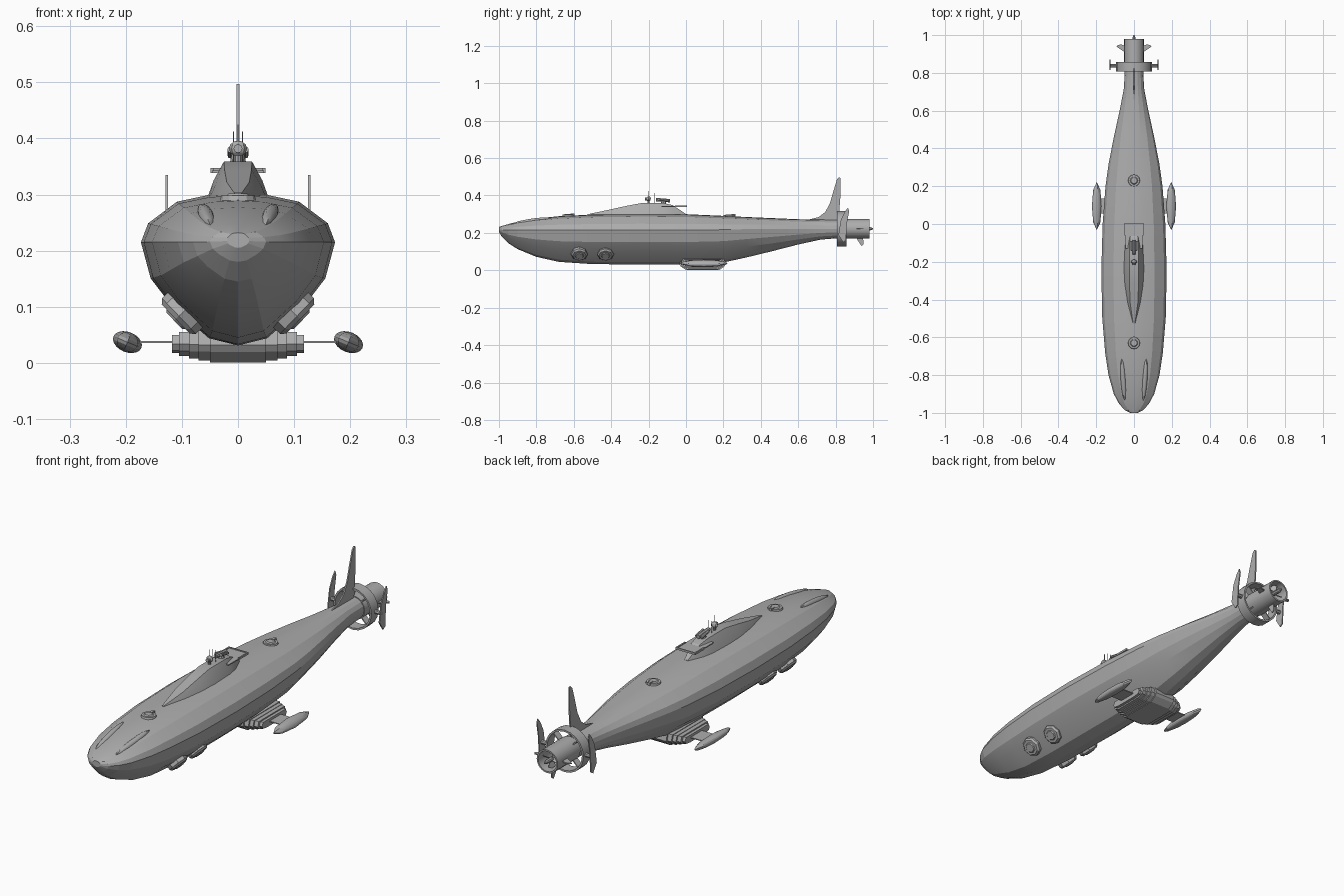
import bpy, bmesh, math
from mathutils import Vector, Matrix

if "Cube" in bpy.data.objects:
    bpy.data.objects.remove(bpy.data.objects["Cube"])

GREY = (0.42, 0.42, 0.42, 1)
mat = bpy.data.materials.new("hull grey")
mat.use_nodes = True
mat.diffuse_color = GREY
mat.node_tree.nodes["Principled BSDF"].inputs["Base Color"].default_value = GREY


def finish(name, bm, smooth=None):
    bmesh.ops.recalc_face_normals(bm, faces=bm.faces)
    me = bpy.data.meshes.new(name)
    bm.to_mesh(me)
    bm.free()
    ob = bpy.data.objects.new(name, me)
    bpy.context.collection.objects.link(ob)
    me.materials.append(mat)
    if smooth:
        bpy.ops.object.select_all(action='DESELECT')
        ob.select_set(True)
        bpy.context.view_layer.objects.active = ob
        bpy.ops.object.shade_smooth_by_angle(angle=math.radians(smooth))
    return ob


def loft(name, rings, caps=True, closed=False, smooth=None):
    """Skin a list of equal closed rings of points."""
    bm = bmesh.new()
    loops = [[bm.verts.new(p) for p in r] for r in rings]
    n = len(loops[0])
    pairs = list(zip(loops, loops[1:])) + ([(loops[-1], loops[0])] if closed else [])
    for a, b in pairs:
        for i in range(n):
            j = (i + 1) % n
            bm.faces.new((a[i], a[j], b[j], b[i]))
    if caps and not closed:
        bm.faces.new(loops[0])
        bm.faces.new(loops[-1])
    return finish(name, bm, smooth)


def box(name, lo, hi):
    lo, hi = Vector(lo), Vector(hi)
    bm = bmesh.new()
    bmesh.ops.create_cube(bm, size=1, matrix=Matrix.Translation((lo + hi) / 2) @ Matrix.Diagonal((*(hi - lo), 1)))
    return finish(name, bm)


def rod(name, a, b, r, r2=None, sides=8):
    a, b = Vector(a), Vector(b)
    d = b - a
    m = Matrix.Translation((a + b) / 2) @ d.to_track_quat('Z', 'Y').to_matrix().to_4x4()
    bm = bmesh.new()
    bmesh.ops.create_cone(bm, cap_ends=True, segments=sides, radius1=r, radius2=r if r2 is None else r2,
                          depth=d.length, matrix=m)
    return finish(name, bm)


def ball(name, centre, scale, rot=None, u=12, v=8, smooth=None):
    bm = bmesh.new()
    m = Matrix.Translation(centre) @ (rot or Matrix()) @ Matrix.Diagonal((*scale, 1))
    bmesh.ops.create_uvsphere(bm, u_segments=u, v_segments=v, radius=1, matrix=m)
    return finish(name, bm, smooth)


def tube(name, y0, y1, r_out, r_in, z, sides=20):
    """Hollow ring along y."""
    rings = [[(r * math.cos(k * math.tau / sides), y, z + r * math.sin(k * math.tau / sides))
              for k in range(sides)]
             for y, r in ((y0, r_out), (y1, r_out), (y1, r_in), (y0, r_in))]
    return loft(name, rings, closed=True, smooth=30)


def plate(name, outline, thick, place=None):
    """Thin fin from a (y, z) outline, thickness along x."""
    bm = bmesh.new()
    f = bm.faces.new([bm.verts.new((-thick / 2, y, z)) for y, z in outline])
    ext = bmesh.ops.extrude_face_region(bm, geom=[f])["geom"]
    bmesh.ops.translate(bm, vec=(thick, 0, 0), verts=[v for v in ext if isinstance(v, bmesh.types.BMVert)])
    if place:
        bmesh.ops.transform(bm, matrix=place, verts=bm.verts)
    return finish(name, bm)


# Hull: stations (y, half width, top, widest height, keel)
stations = [(-1, .02, .232, .217, .205), (-.985, .05, .237, .216, .18), (-.95, .08, .247, .215, .145),
            (-.9, .107, .26, .215, .113), (-.8, .135, .277, .215, .072), (-.68, .153, .289, .215, .045),
            (-.5, .168, .298, .215, .033), (-.25, .173, .302, .215, .031), (0, .166, .3, .215, .032),
            (.2, .151, .291, .217, .042), (.32, .134, .285, .22, .068), (.46, .107, .279, .222, .102),
            (.6, .076, .273, .222, .138), (.72, .053, .271, .222, .164), (.84, .048, .27, .222, .174)]
section = [(0, 1), (.3, .97), (.63, .83), (.925, .39), (1, 0), (.9, -.35), (.68, -.62), (.3, -.93), (0, -1)]


def hull_ring(y, w, top, mid, keel):
    t = min(1, max(0, (y - .3) / .45))
    half = []
    for k, (fx, fz) in enumerate(section):
        a = k * math.pi / 8
        fx, fz = fx + (math.sin(a) - fx) * t, fz + (math.cos(a) - fz) * t
        half.append((fx * w, y, mid + fz * ((top - mid) if fz > 0 else (mid - keel))))
    return half + [(-x, yy, z) for x, yy, z in reversed(half[1:-1])]


loft("hull", [hull_ring(*s) for s in stations], smooth=12)

# Conning tower: stations (y, base half width, top half width, top height)
tower = [(-.53, .008, .004, .299), (-.42, .038, .02, .322), (-.32, .054, .024, .344), (-.24, .058, .025, .359),
         (-.12, .052, .025, .359), (-.07, .042, .02, .348), (.0, .014, .008, .301)]
loft("conning_tower", [[(-b, y, .285), (-(b * .55 + t * .45), y, .285 + (h - .285) * .55), (-t, y, h),
                        (t, y, h), (b * .55 + t * .45, y, .285 + (h - .285) * .55), (b, y, .285)]
                       for y, b, t, h in tower], smooth=15)

# Bridge platform and its low rails
box("bridge_platform", (-.046, -.13, .338), (.046, .005, .343))
for s in (-1, 1):
    box("platform_rail", (s * .046 - .003, -.06, .338), (s * .046 + .003, .005, .347))
box("platform_rail_aft", (-.046, 0, .338), (.046, .005, .347))

# Bridge instruments
rod("periscope_post", (0, -.2, .35), (0, -.2, .383), .006)
ball("periscope_head", (0, -.2, .382), (.016, .012, .014), u=8, v=6)
rod("periscope_eye", (0, -.218, .382), (0, -.2, .382), .008)
rod("deck_mount", (0, -.12, .35), (0, -.12, .372), .016, .011)
rod("deck_scope", (0, -.16, .378), (0, -.085, .372), .009)
for s in (-1, 1):
    rod("scope_side", (s * .013, -.14, .38), (s * .013, -.09, .37), .006)
    rod("bridge_aerial", (s * .008, -.17, .355), (s * .008, -.17, .412), .0012, sides=5)
rod("tall_aerial", (0, -.2, .39), (0, -.2, .425), .0012, sides=5)

# Deck hatches with hand wheels
for y, z in ((-.63, .291), (.23, .288)):
    rod("hatch_rim", (0, y, z - .01), (0, y, z + .007), .034, .03, 12)
    rod("hatch_lid", (0, y, z + .006), (0, y, z + .011), .022, .016, 12)
    box("hatch_hinge", (-.006, y + .012, z), (.006, y + .034, z + .013))

for s in (-1, 1):
    # Long bow blisters
    rot = Matrix.Rotation(s * -.07, 4, 'Z') @ Matrix.Rotation(.15, 4, 'X') @ Matrix.Rotation(s * .4, 4, 'Y')
    ball("bow_blister", (s * .057, -.825, .262), (.014, .112, .014), rot, smooth=40)

    # Octagonal side ports under the bow
    n = Vector((s * .72, 0, -.69))
    for y in (-.57, -.43):
        c = Vector((s * .111, y, .078))
        rod("port_housing", c - n * .04, c - n * .008, .044)
        rod("port_rim", c - n * .008, c, .044, .036)
        rod("port_lens", c, c + n * .004, .024, .02)

    # Side pods and struts
    ball("side_pod", (s * .197, .095, .037), (.027, .127, .018), u=8, v=10,
         rot=Matrix.Rotation(math.pi / 8, 4, 'Y'), smooth=20)
    box("pod_strut", (min(s * .1, s * .19), .055, .035), (max(s * .1, s * .19), .135, .039))

# Keel unit: stepped blocks narrowing outward (half span, y inset, bottom, top)
for x, inset, z0, z1 in ((.05, 0, .001, .062), (.07, .008, .004, .06), (.087, .016, .008, .057),
                         (.105, .024, .012, .055), (.118, .036, .018, .05)):
    y0, y1, m = -.035 + inset, .212 - inset, (z0 + z1) / 2
    outline = [(y0 + .035, z0), (y1 - .035, z0), (y1 - .008, m - .012), (y1, m), (y1 - .008, z1),
               (y0 + .008, z1), (y0, m), (y0 + .008, m - .012)]
    plate("keel_unit", outline, x * 2)

# Stern tube, shaft and propeller
Z = .222
tube("stern_tube", .82, .98, .052, .045, Z)
rod("propeller_shaft", (0, .83, Z), (0, .985, Z), .012, .009)
rod("shaft_tip", (0, .985, Z), (0, 1, Z), .009, .003)
for k in range(4):
    turn = Matrix.Translation((0, .945, Z)) @ Matrix.Rotation(k * math.pi / 2, 4, 'Y') @ Matrix.Rotation(.6, 4, 'Z')
    plate("propeller_blade", [(-.01, .005), (.01, .005), (.016, .036), (0, .043), (-.014, .034)], .003, turn)

# Short fins around the stern tube
for a in (90, 180, 270):
    turn = Matrix.Translation((0, .93, Z)) @ Matrix.Rotation(math.radians(a), 4, 'Y')
    plate("stern_fin", [(-.02, .048), (.014, .048), (.02, .068), (.018, .085), (.008, .092), (-.004, .074)],
          .005, turn)

# Guard ring with spokes and rudders
tube("guard_ring", .808, .858, .094, .086, Z)
for k in range(4):
    turn = Matrix.Translation((0, .835, Z)) @ Matrix.Rotation(math.pi / 4 + k * math.pi / 2, 4, 'Y')
    plate("ring_spoke", [(-.015, .045), (.015, .045), (.015, .088), (-.015, .088)], .005, turn)
for s in (-1, 1):
    rod("rudder_hinge", (s * .088, .838, Z), (s * .13, .838, Z), .009)
    plate("side_rudder", [(.815, .19), (.84, .15), (.855, .16), (.86, .25), (.872, .315), (.866, .335),
                          (.85, .315), (.828, .27)], .005, Matrix.Translation((s * .127, 0, 0)))

# Tall tail fin
plate("tail_fin", [(.65, .26), (.66, .272), (.71, .285), (.745, .312), (.77, .36), (.79, .43), (.807, .485),
                   (.818, .497), (.826, .494), (.826, .4), (.815, .26)], .006)
